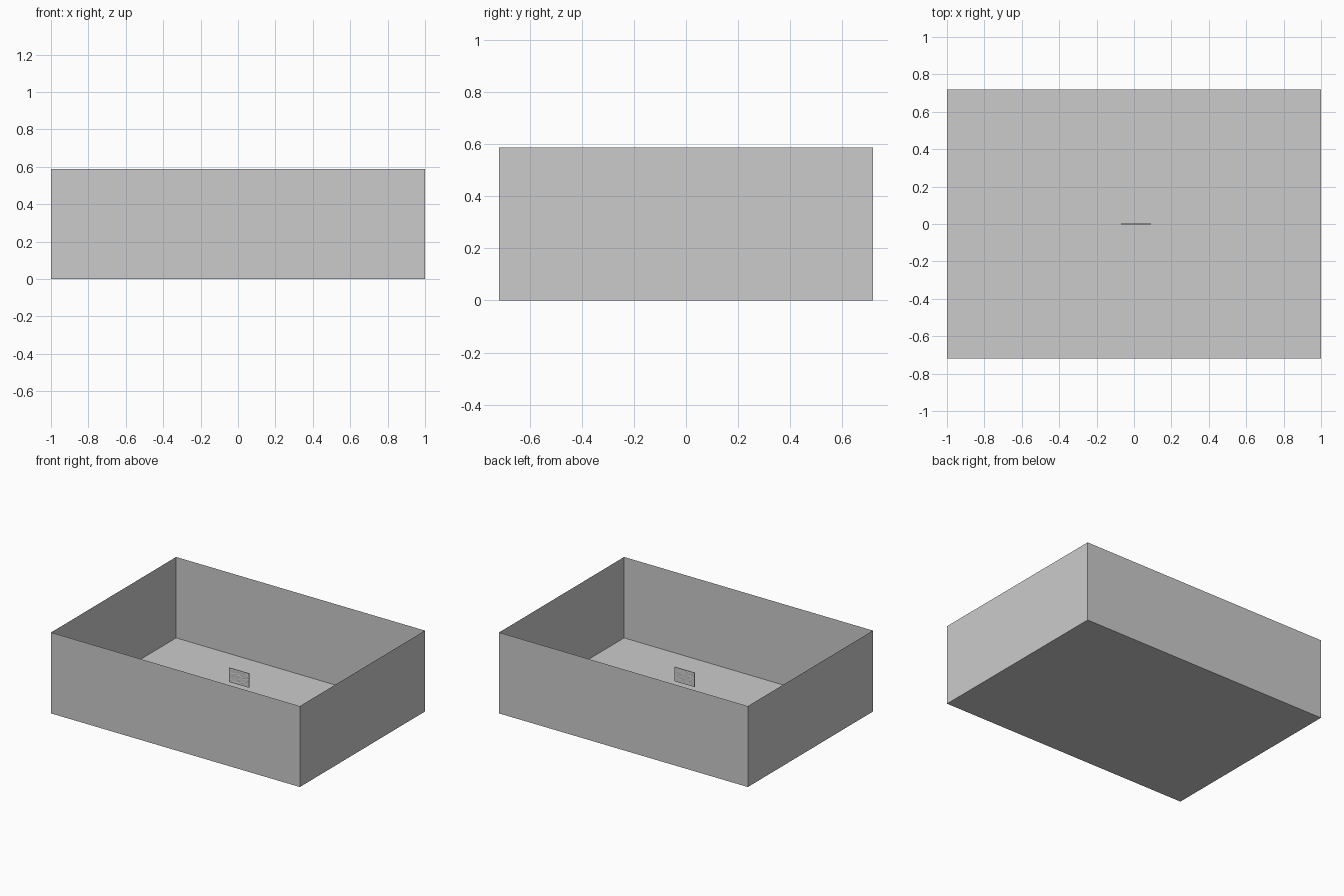
import bpy, bmesh, random
from mathutils import Vector

if "Cube" in bpy.data.objects:
    bpy.data.objects.remove(bpy.data.objects["Cube"])

random.seed(3)


def add_object(name, bm):
    mesh = bpy.data.meshes.new(name)
    bm.to_mesh(mesh)
    bm.free()
    obj = bpy.data.objects.new(name, mesh)
    bpy.context.collection.objects.link(obj)
    return obj


def box(size, center):
    bm = bmesh.new()
    bmesh.ops.create_cube(bm, size=1)
    bmesh.ops.scale(bm, vec=Vector(size), verts=bm.verts)
    bmesh.ops.translate(bm, vec=Vector(center), verts=bm.verts)
    bm.normal_update()
    return bm


# Open tray: thin sheet floor and four walls, no lid
H = 0.588
bm = box((2.0, 1.436, H), (0, 0, H / 2))
lid = [f for f in bm.faces if f.normal.z > 0.9]
bmesh.ops.delete(bm, geom=lid, context='FACES_ONLY')
add_object("open_tray", bm)

# Small upright plate hovering at the centre, finely faceted on both faces
bm = box((0.16, 0.004, 0.104), (0.01, 0, 0.256))
long_edges = [e for e in bm.edges
              if abs((e.verts[0].co - e.verts[1].co).y) < 1e-4]
bmesh.ops.subdivide_edges(bm, edges=long_edges, cuts=11, use_grid_fill=True)
for v in bm.verts:
    if not v.is_boundary and abs(v.co.x - 0.01) < 0.079 and abs(v.co.z - 0.256) < 0.051:
        v.co.y += random.uniform(-0.001, 0.001)
bmesh.ops.triangulate(bm, faces=bm.faces)
add_object("center_plate", bm)
